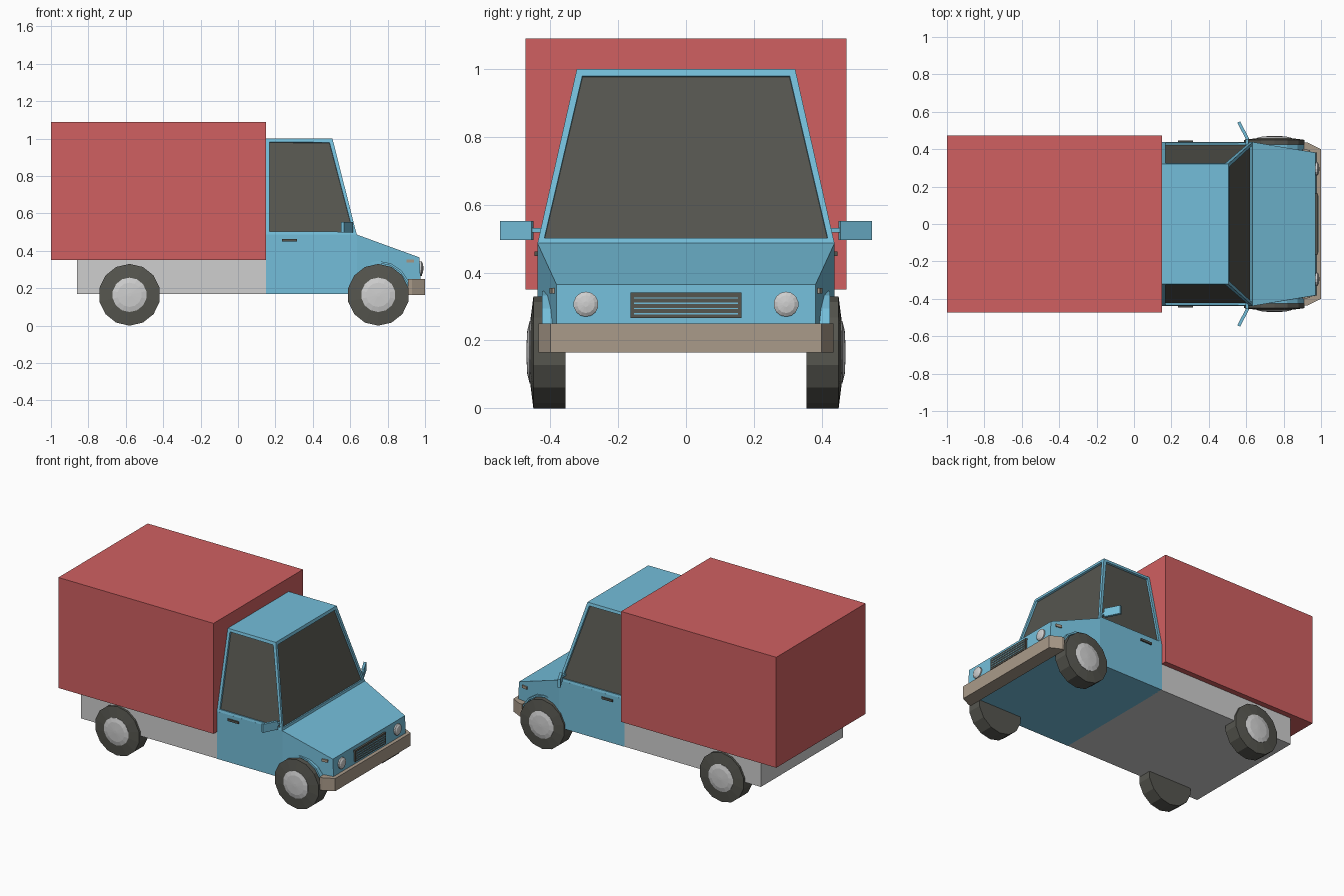
import bpy, bmesh, math
from mathutils import Vector

if "Cube" in bpy.data.objects:
    bpy.data.objects.remove(bpy.data.objects["Cube"])


def mat(name, rgb):
    m = bpy.data.materials.new(name)
    m.diffuse_color = (*rgb, 1)
    m.use_nodes = True
    m.node_tree.nodes["Principled BSDF"].inputs["Base Color"].default_value = m.diffuse_color
    return m


BLUE = mat("cab blue", (0.175, 0.515, 0.70))
RED = mat("cargo red", (0.63, 0.117, 0.120))
GREY = mat("light grey", (0.62, 0.62, 0.62))
DARK = mat("dark grey", (0.092, 0.092, 0.078))
TAN = mat("bumper tan", (0.40, 0.328, 0.255))


def finish(name, bm, *mats):
    bmesh.ops.recalc_face_normals(bm, faces=bm.faces)
    me = bpy.data.meshes.new(name)
    bm.to_mesh(me)
    bm.free()
    for m in mats:
        me.materials.append(m)
    ob = bpy.data.objects.new(name, me)
    bpy.context.collection.objects.link(ob)
    return ob


def loft(rings):
    """Join equal-length rings of points and cap both ends."""
    bm = bmesh.new()
    vs = [[bm.verts.new(p) for p in r] for r in rings]
    n = len(vs[0])
    for a, b in zip(vs, vs[1:]):
        for i in range(n):
            j = (i + 1) % n
            bm.faces.new((a[i], a[j], b[j], b[i]))
    bm.faces.new(vs[0])
    bm.faces.new(vs[-1])
    return bm


def box(name, x, y, z, m):
    rings = [[(x[0], b, c), (x[1], b, c), (x[1], d, c), (x[0], d, c)]
             for c in z for b, d in [y]]
    return finish(name, loft(rings), m)


def lathe(name, profile, sides, centre, axis, m):
    """Profile of (radius, distance along axis), first vertex pointing up."""
    c, ax, up = Vector(centre), Vector(axis), Vector((0, 0, 1))
    side = ax.cross(up)
    rings = []
    for r, d in profile:
        ang = [2 * math.pi * i / sides for i in range(sides)]
        rings.append([c + ax * d + up * r * math.cos(a) + side * r * math.sin(a)
                      for a in ang])
    return finish(name, loft(rings), m)


# Cargo box and chassis
box("cargo_box", (-1, 0.15), (-0.473, 0.473), (0.35, 1.09), RED)
box("chassis", (-0.86, 0.155), (-0.436, 0.436), (0.17, 0.355), GREY)

# Lower cab with tapered bonnet: x, top height, half width, x shift of top
rings = []
for x, zt, h, dx in [(0.15, 0.487, 0.438, 0), (0.635, 0.487, 0.438, 0),
                     (0.98, 0.365, 0.382, -0.01)]:
    rings.append([(x, -h, 0.17), (x, h, 0.17), (x + dx, h, zt), (x + dx, -h, zt)])
finish("cab_body", loft(rings), BLUE)

# Upper cab with recessed windows on the sides and front
rings = [[(0.15, -h, z), (x, -h, z), (x, h, z), (0.15, h, z)]
         for x, h, z in [(0.635, 0.438, 0.486), (0.505, 0.322, 1.0)]]
bm = loft(rings)
bmesh.ops.recalc_face_normals(bm, faces=bm.faces)
bm.normal_update()
panes = [f for f in bm.faces if abs(f.normal.y) > 0.7 or f.normal.x > 0.7]
for f in panes:
    bmesh.ops.inset_region(bm, faces=[f], thickness=0.026)
    bmesh.ops.inset_region(bm, faces=[f], thickness=0.001, depth=-0.012)
    f.material_index = 1
finish("cab_top", bm, BLUE, DARK)

# Front bumper with angled ends
rings = [[(0.91, -0.435, z), (0.93, -0.435, z), (1.0, -0.40, z), (1.0, 0.40, z),
          (0.93, 0.435, z), (0.91, 0.435, z)] for z in (0.165, 0.25)]
finish("bumper", loft(rings), TAN)

# Grille with slats
box("grille", (0.965, 0.984), (-0.163, 0.163), (0.266, 0.341), DARK)
for i in range(4):
    z = 0.279 + i * 0.0155
    box("grille_slat", (0.97, 0.987), (-0.153, 0.153), (z - 0.002, z + 0.002), BLUE)

for s in (-1, 1):
    # Wheels and hub caps
    for x, n in ((-0.58, "rear"), (0.75, "front")):
        lathe(n + "_tyre", [(0.165, 0.355), (0.165, 0.45), (0.094, 0.459)],
              14, (x, 0, 0.165), (0, s, 0), DARK)
        lathe(n + "_hub", [(0.092, 0.44), (0.092, 0.461), (0.065, 0.468), (0.01, 0.471)],
              14, (x, 0, 0.165), (0, s, 0), GREY)

    # Front wheel arch
    rings = []
    for i in range(9):
        a = math.pi * i / 8
        ca, sa = math.cos(a), math.sin(a)
        rings.append([(0.75 + r * ca, s * y, 0.17 + r * sa)
                      for r, y in ((0.165, 0.36), (0.176, 0.36),
                                   (0.176, 0.425), (0.165, 0.425))])
    finish("wheel_arch", loft(rings), BLUE)

    # Headlight
    lathe("headlight", [(0.037, 0.96), (0.037, 0.981), (0.026, 0.988), (0.008, 0.991)],
          14, (0, s * 0.295, 0.307), (1, 0, 0), GREY)

    # Side marker, following the bonnet taper
    rings = [[(0.90, s * 0.38, z), (0.94, s * 0.376, z), (0.94, s * 0.395, z),
              (0.90, s * 0.402, z)] for z in (0.338, 0.355)]
    finish("side_marker", loft(rings), TAN)

    # Door handle
    y = sorted((s * 0.43, s * 0.447))
    box("door_handle", (0.235, 0.315), y, (0.449, 0.463), DARK)

    # Mirror and its arm
    rings = [[(0.600, s * 0.45, z), (0.616, s * 0.455, z), (0.568, s * 0.548, z),
              (0.552, s * 0.542, z)] for z in (0.497, 0.553)]
    finish("mirror", loft(rings), BLUE)
    y = sorted((s * 0.41, s * 0.46))
    box("mirror_arm", (0.597, 0.612), y, (0.518, 0.532), BLUE)
